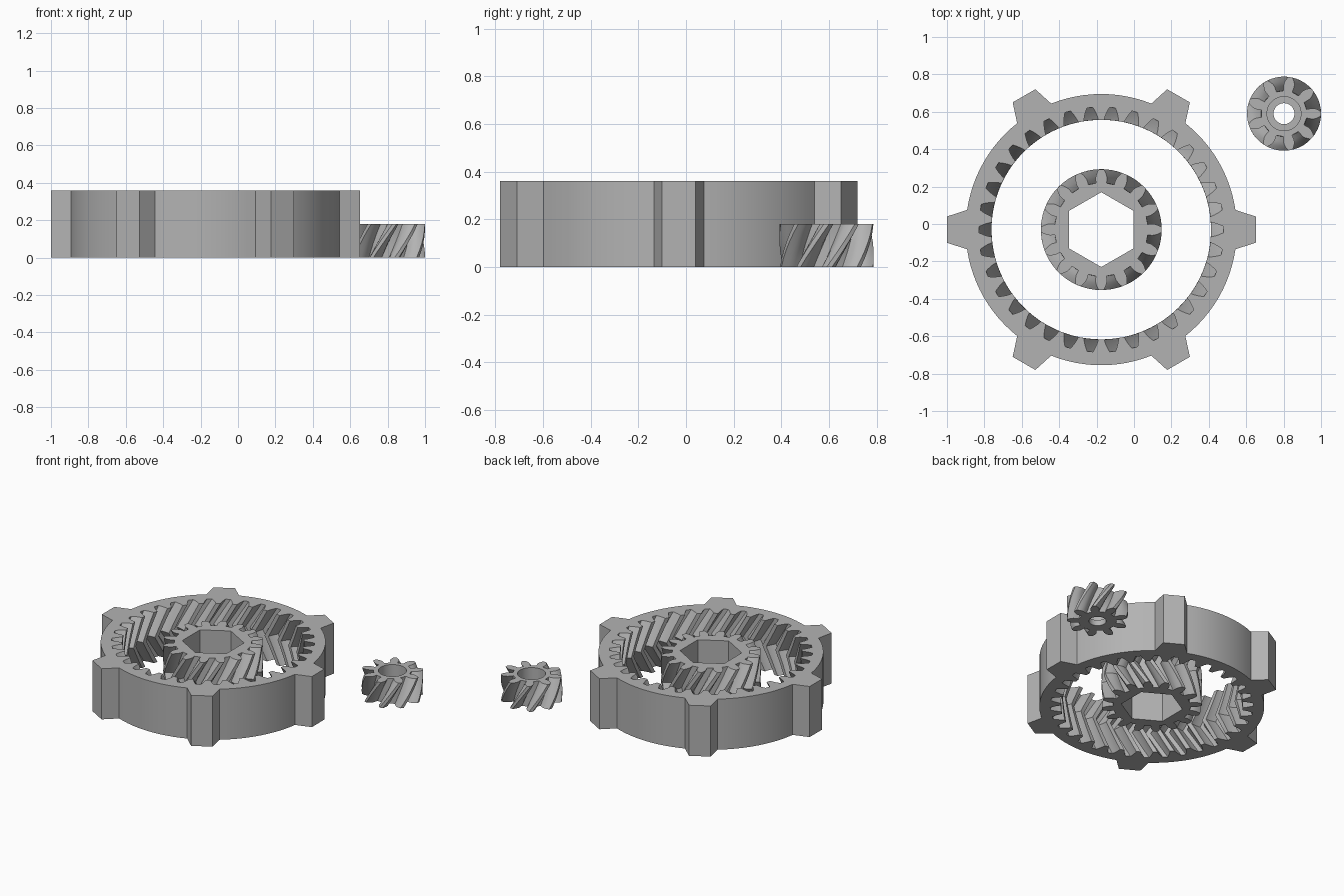
import bpy, bmesh
from math import pi, sin, cos, tan, acos, asin, sqrt, radians, hypot, atan2

if "Cube" in bpy.data.objects:
    bpy.data.objects.remove(bpy.data.objects["Cube"])

grey = bpy.data.materials.new("plain_grey")
grey.use_nodes = True
tone = (0.45, 0.45, 0.45, 1)
grey.diffuse_color = tone
grey.node_tree.nodes["Principled BSDF"].inputs["Base Color"].default_value = tone

MODULE = 0.0362
HALF = 0.18            # height of one helical half
HELIX = tan(radians(30))
PRESSURE = radians(20)


def polar(r, a):
    return (r * cos(a), r * sin(a))


def circle(r, n=64, phase=0):
    return [polar(r, phase + 2 * pi * i / n) for i in range(n)]


def involute(a):
    return tan(a) - a


def gear_outline(teeth, root, tip, extra=0.0):
    """Involute tooth outline with a tooth centred on +x."""
    pitch = MODULE * teeth / 2
    base = pitch * cos(PRESSURE)
    flank = []
    steps = 6
    for i in range(steps + 1):
        r = root + (tip - root) * i / steps
        a = acos(min(1, base / r))
        half = pi / (2 * teeth) + involute(PRESSURE) - involute(a) + extra / r
        flank.append((r, half))
    tooth = [(r, -h) for r, h in flank] + [(r, h) for r, h in reversed(flank)]
    return [polar(r, a + 2 * pi * k / teeth) for k in range(teeth) for r, a in tooth]


def wall(bm, points, layers):
    """Stack turned copies of an outline; return bottom and top edges."""
    rings = []
    for z, turn in layers:
        c, s = cos(turn), sin(turn)
        rings.append([bm.verts.new((x * c - y * s, x * s + y * c, z)) for x, y in points])
    n = len(points)
    for low, high in zip(rings, rings[1:]):
        for i in range(n):
            j = (i + 1) % n
            bm.faces.new((low[i], low[j], high[j], high[i]))
    return [[bm.edges.get((ring[i], ring[(i + 1) % n])) for i in range(n)]
            for ring in (rings[0], rings[-1])]


def cap(bm, outer, inner):
    bmesh.ops.triangle_fill(bm, edges=outer + inner, use_beauty=True)


def helix_layers(teeth, hand, halves):
    """Layers turning by the helix angle, mirrored about mid height for two halves."""
    rate = hand * HELIX / (MODULE * teeth / 2)
    steps = 5
    height = HALF * halves
    layers = []
    for i in range(steps * halves + 1):
        z = height * i / (steps * halves)
        drop = min(z, height - z) if halves == 2 else height - z
        layers.append((z, -rate * drop))
    return layers


def finish(bm, name, location):
    bmesh.ops.recalc_face_normals(bm, faces=bm.faces[:])
    mesh = bpy.data.meshes.new(name)
    bm.to_mesh(mesh)
    bm.free()
    mesh.materials.append(grey)
    obj = bpy.data.objects.new(name, mesh)
    bpy.context.collection.objects.link(obj)
    obj.location = location
    bpy.ops.object.select_all(action='DESELECT')
    obj.select_set(True)
    bpy.context.view_layer.objects.active = obj
    bpy.ops.object.shade_smooth_by_angle(angle=radians(28))


centre = (-0.175, -0.03, 0)
full = [(0, 0), (2 * HALF, 0)]

# Ring gear: round body with six tapered lugs and herringbone inner teeth
body_r, lug_r, lug_base, lug_tip = 0.725, 0.826, 0.105, 0.07
start = asin(lug_base / body_r)
tip_r, tip_a = hypot(lug_r, lug_tip), atan2(lug_tip, lug_r)
outline = []
for k in range(6):
    turn = k * pi / 3
    outline += [polar(tip_r, turn - tip_a), polar(tip_r, turn + tip_a)]
    sweep = pi / 3 - 2 * start
    outline += [polar(body_r, turn + start + sweep * i / 12) for i in range(13)]
bm = bmesh.new()
outside = wall(bm, outline, full)
inside = wall(bm, gear_outline(34, 0.587, 0.655, 0.004), helix_layers(34, -1, 2))
for a, b in zip(outside, inside):
    cap(bm, a, b)
finish(bm, "ring_gear", centre)

# Sun gear: herringbone teeth around a hexagonal socket
bm = bmesh.new()
outside = wall(bm, gear_outline(16, 0.25, 0.323), helix_layers(16, 1, 2))
inside = wall(bm, circle(0.2, 6, pi / 6), full)
for a, b in zip(outside, inside):
    cap(bm, a, b)
finish(bm, "sun_gear", centre)

# Planet gear half: helical teeth, through hole and wide recess from the top
floor = 0.04
bm = bmesh.new()
outside = wall(bm, gear_outline(9, 0.123, 0.198), helix_layers(9, 1, 1))
hole = wall(bm, circle(0.056, 48), [(0, 0), (floor, 0)])
recess = wall(bm, circle(0.091, 48), [(floor, 0), (HALF, 0)])
cap(bm, outside[0], hole[0])
cap(bm, recess[0], hole[1])
cap(bm, outside[1], recess[1])
finish(bm, "planet_gear_half", (0.802, 0.59, 0))
